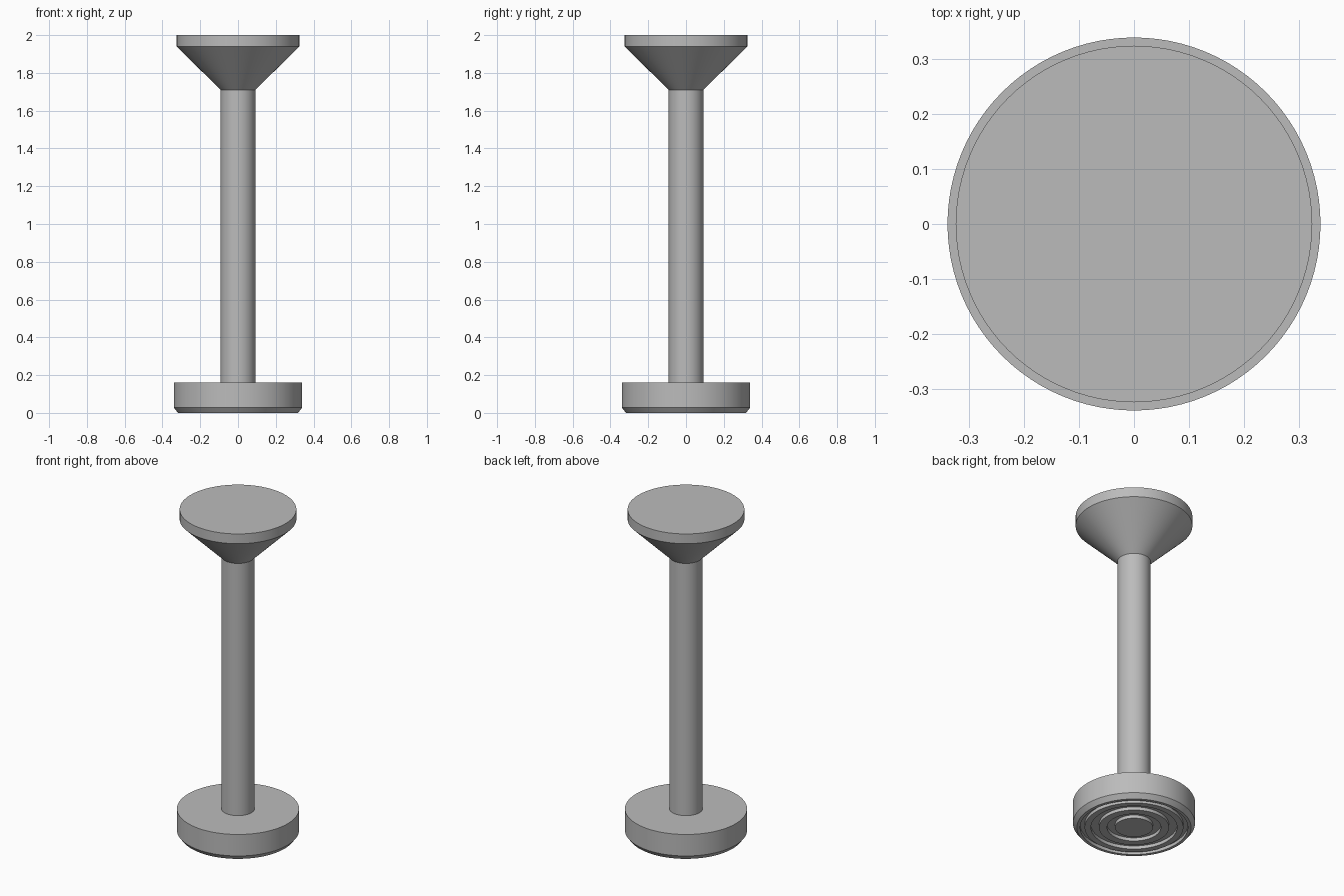
import bpy, bmesh, math

if "Cube" in bpy.data.objects:
    bpy.data.objects.remove(bpy.data.objects["Cube"], do_unlink=True)

grey = bpy.data.materials.new("satin_grey")
grey.use_nodes = True
colour = (0.5, 0.5, 0.5, 1)
grey.diffuse_color = colour
grey.node_tree.nodes["Principled BSDF"].inputs["Base Color"].default_value = colour


def lathe(name, profile, steps=96):
    """Spin a closed (radius, height) profile around the z axis."""
    bm = bmesh.new()
    verts = [bm.verts.new((r, 0, z)) for r, z in profile]
    edges = [bm.edges.new(pair) for pair in zip(verts, verts[1:])]
    bmesh.ops.spin(bm, geom=verts + edges, cent=(0, 0, 0), axis=(0, 0, 1),
                   angle=math.tau, steps=steps)
    bmesh.ops.remove_doubles(bm, verts=bm.verts, dist=1e-5)
    bmesh.ops.recalc_face_normals(bm, faces=bm.faces)
    mesh = bpy.data.meshes.new(name)
    bm.to_mesh(mesh)
    bm.free()
    mesh.materials.append(grey)
    obj = bpy.data.objects.new(name, mesh)
    bpy.context.collection.objects.link(obj)
    bpy.ops.object.select_all(action="DESELECT")
    bpy.context.view_layer.objects.active = obj
    obj.select_set(True)
    bpy.ops.object.shade_smooth_by_angle(angle=math.radians(30))
    return obj


# Round foot with concentric grip grooves underneath and a chamfered rim
depth = 0.02
foot = [(0, 0)]
for inner, outer in ((0.105, 0.15), (0.195, 0.24), (0.275, 0.3)):
    foot += [(inner, 0), (inner, depth), (outer, depth), (outer, 0)]
foot += [(0.318, 0), (0.34, 0.028), (0.34, 0.16), (0, 0.16)]
lathe("foot", foot)

# Straight stem
lathe("stem", [(0, 0.15), (0.092, 0.15), (0.092, 1.72), (0, 1.72)])

# Flared head with a flat top
lathe("flared_head", [(0, 1.71), (0.092, 1.71), (0.325, 1.94), (0.325, 2), (0, 2)])
